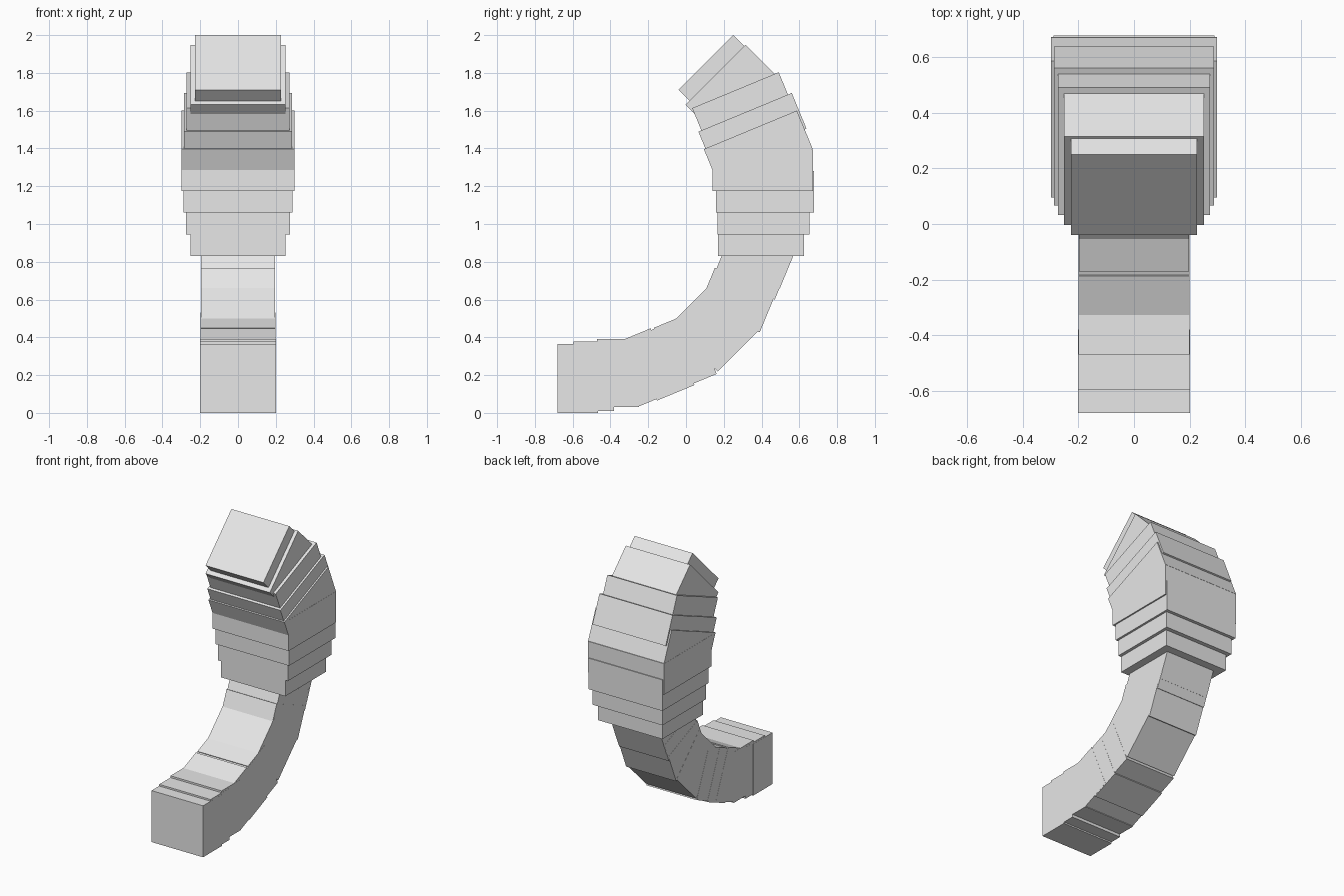
import bpy
import bmesh
from math import radians, sin, cos
from mathutils import Vector

cube = bpy.data.objects.get("Cube")
if cube:
    bpy.data.objects.remove(cube, do_unlink=True)

grey = bpy.data.materials.new("plain_grey")
grey.use_nodes = True
grey.diffuse_color = (0.8, 0.8, 0.8, 1)
grey.node_tree.nodes["Principled BSDF"].inputs["Base Color"].default_value = (0.8, 0.8, 0.8, 1)


def tilted_box(name, outer, angle, length, thickness, half_width):
    """Box whose outer edge starts at (y, z) and runs along the angle."""
    a = radians(angle)
    start = Vector((0, *outer))
    along = Vector((0, cos(a), sin(a))) * length
    inward = Vector((0, -sin(a), cos(a))) * thickness
    side = Vector((half_width, 0, 0))
    bm = bmesh.new()
    profile = (start, start + along, start + along + inward, start + inward)
    face = bm.faces.new([bm.verts.new(p - side) for p in profile])
    new = bmesh.ops.extrude_face_region(bm, geom=[face])["geom"]
    bmesh.ops.translate(bm, vec=side * 2,
                        verts=[v for v in new if isinstance(v, bmesh.types.BMVert)])
    bmesh.ops.recalc_face_normals(bm, faces=bm.faces)
    mesh = bpy.data.meshes.new(name)
    bm.to_mesh(mesh)
    bm.free()
    mesh.materials.append(grey)
    bpy.context.collection.objects.link(bpy.data.objects.new(name, mesh))


# Slim curved stem: outer start, angle, length, thickness
stem = [
    ((-0.68, 0.0), 0, 0.215, 0.365),
    ((-0.595, 0.01), 0, 0.215, 0.367),
    ((-0.47, 0.03), 0, 0.22, 0.36),
    ((-0.26, 0.03), 22.5, 0.227, 0.358),
    ((-0.154, 0.065), 22.5, 0.215, 0.357),
    ((-0.036, 0.124), 22.5, 0.215, 0.353),
    ((0.168, 0.22), 45, 0.31, 0.354),
    ((0.39, 0.426), 67.5, 0.225, 0.35),
    ((0.47, 0.60), 67.5, 0.14, 0.348),
    ((0.497, 0.66), 67.5, 0.27, 0.345),
]
for i, segment in enumerate(stem):
    tilted_box(f"stem_segment_{i + 1}", *segment, 0.202 - 0.0008 * i)

# Wide upper part, stepped outward and then curling to the front
bushy = [
    ((0.625, 0.83), 90, 0.22, 0.455, 0.252),
    ((0.655, 0.945), 90, 0.22, 0.487, 0.274),
    ((0.678, 1.06), 90, 0.22, 0.518, 0.289),
    ((0.672, 1.175), 90, 0.22, 0.532, 0.299),
    ((0.671, 1.397), 112.5, 0.22, 0.533, 0.298),
    ((0.638, 1.505), 112.5, 0.204, 0.535, 0.287),
    ((0.575, 1.60), 112.5, 0.22, 0.496, 0.273),
    ((0.481, 1.782), 135, 0.236, 0.449, 0.252),
    ((0.418, 1.832), 135, 0.237, 0.41, 0.227),
]
for i, segment in enumerate(bushy):
    tilted_box(f"bushy_segment_{i + 1}", *segment)
